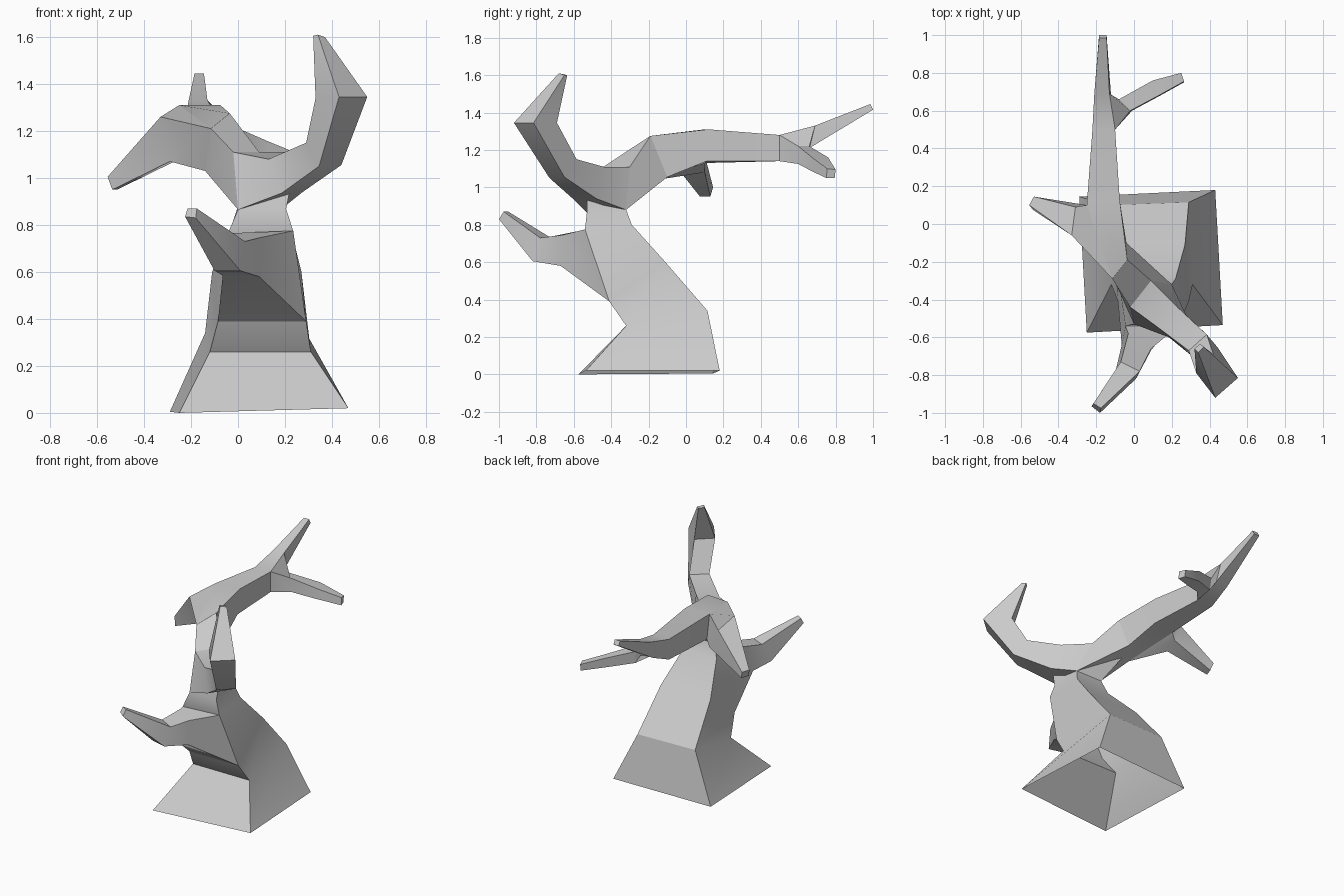
import bpy, bmesh, math


def loft(name, rings, cap_end=True):
    """Skin a run of four-sided cross-sections into one tapering limb."""
    bm = bmesh.new()
    loops = [[bm.verts.new(p) for p in ring] for ring in rings]
    for a, b in zip(loops, loops[1:]):
        for i in range(4):
            j = (i + 1) % 4
            bm.faces.new((a[i], a[j], b[j], b[i]))
    if cap_end:
        bm.faces.new(loops[-1])
    bmesh.ops.recalc_face_normals(bm, faces=bm.faces)
    mesh = bpy.data.meshes.new(name)
    bm.to_mesh(mesh)
    bm.free()
    obj = bpy.data.objects.new(name, mesh)
    bpy.context.collection.objects.link(obj)
    bpy.ops.object.select_all(action='DESELECT')
    obj.select_set(True)
    bpy.context.view_layer.objects.active = obj
    bpy.ops.object.shade_smooth_by_angle(angle=math.radians(30))
    return obj


# Trunk: leaning, flared, open underneath (front left, front right, back right, back left)
low = [(-0.085, -0.41, 0.39), (0.29, -0.41, 0.39), (0.27, -0.11, 0.60), (-0.11, -0.11, 0.60)]
high = [(-0.045, -0.54, 0.76), (0.235, -0.54, 0.775), (0.22, -0.29, 0.80), (-0.03, -0.29, 0.79)]
loft("trunk", [
    [(-0.25, -0.575, 0.0), (0.47, -0.535, 0.02), (0.43, 0.18, 0.02), (-0.29, 0.145, 0.005)],
    [(-0.12, -0.32, 0.26), (0.31, -0.32, 0.26), (0.29, 0.115, 0.34), (-0.14, 0.10, 0.34)],
    low, high,
    [(0.0, -0.53, 0.865), (0.205, -0.53, 0.867), (0.20, -0.32, 0.88), (0.0, -0.32, 0.88)],
    [(0.02, -0.50, 0.95), (0.22, -0.53, 0.945), (0.17, -0.33, 0.95), (-0.07, -0.20, 1.02)],
])

# Short front branch growing out of the upper trunk face
loft("front_branch", [
    [low[0], low[1], high[1], high[0]],
    [(-0.065, -0.64, 0.585), (0.09, -0.67, 0.58), (0.09, -0.66, 0.745), (-0.03, -0.58, 0.765)],
    [(-0.10, -0.79, 0.605), (0.01, -0.82, 0.605), (0.03, -0.78, 0.73), (-0.07, -0.73, 0.735)],
    [(-0.225, -0.965, 0.835), (-0.18, -1.0, 0.83), (-0.175, -0.975, 0.87), (-0.215, -0.95, 0.87)],
])

# Shared section above the trunk, where the two large limbs part
# (low front, low back, top back, top front)
crotch = [(0.0, -0.53, 0.865), (0.20, -0.32, 0.88), (0.09, -0.30, 1.11), (-0.02, -0.44, 1.11)]

# Right limb, curling upward
loft("right_limb", [
    crotch,
    [(0.185, -0.60, 0.935), (0.275, -0.48, 0.94), (0.23, -0.44, 1.11), (0.13, -0.55, 1.08)],
    [(0.345, -0.73, 1.05), (0.44, -0.65, 1.055), (0.385, -0.585, 1.15), (0.29, -0.67, 1.15)],
    [(0.43, -0.92, 1.345), (0.55, -0.815, 1.345), (0.42, -0.69, 1.345), (0.33, -0.79, 1.34)],
    [(0.34, -0.68, 1.61), (0.37, -0.65, 1.60), (0.35, -0.635, 1.60), (0.32, -0.66, 1.605)],
])

# Long back limb, arching over and ending in an upward twig
shoulder = [(-0.14, -0.22, 1.03), (-0.04, -0.10, 1.055), (-0.035, -0.19, 1.275), (-0.115, -0.29, 1.21)]
arch = [(-0.23, 0.10, 1.13), (-0.08, 0.11, 1.14), (-0.075, 0.12, 1.31), (-0.25, 0.10, 1.31)]
fork = [(-0.22, 0.50, 1.14), (-0.10, 0.50, 1.14), (-0.10, 0.50, 1.28), (-0.22, 0.50, 1.28)]
neck = [(-0.21, 0.66, 1.21), (-0.12, 0.66, 1.21), (-0.13, 0.69, 1.33), (-0.21, 0.69, 1.33)]
loft("back_limb", [
    crotch, shoulder, arch, fork, neck,
    [(-0.185, 1.0, 1.415), (-0.145, 1.0, 1.415), (-0.145, 0.985, 1.445), (-0.185, 0.985, 1.445)],
])

# Left twig drooping from the arch
loft("left_twig", [
    [shoulder[0], arch[0], arch[3], shoulder[3]],
    [(-0.29, -0.02, 1.07), (-0.25, 0.10, 1.08), (-0.31, 0.09, 1.21), (-0.33, -0.06, 1.26)],
    [(-0.535, 0.075, 0.95), (-0.515, 0.13, 0.95), (-0.53, 0.145, 1.0), (-0.555, 0.10, 1.005)],
])

# Side twig at the fork of the back limb
loft("side_twig", [
    [fork[1], neck[1], neck[2], fork[2]],
    [(-0.01, 0.60, 1.125), (-0.07, 0.655, 1.135), (-0.08, 0.66, 1.22), (-0.02, 0.60, 1.22)],
    [(0.13, 0.675, 1.085), (0.10, 0.75, 1.095), (0.10, 0.76, 1.16), (0.13, 0.68, 1.155)],
    [(0.265, 0.75, 1.05), (0.25, 0.795, 1.05), (0.25, 0.80, 1.095), (0.265, 0.755, 1.10)],
])
